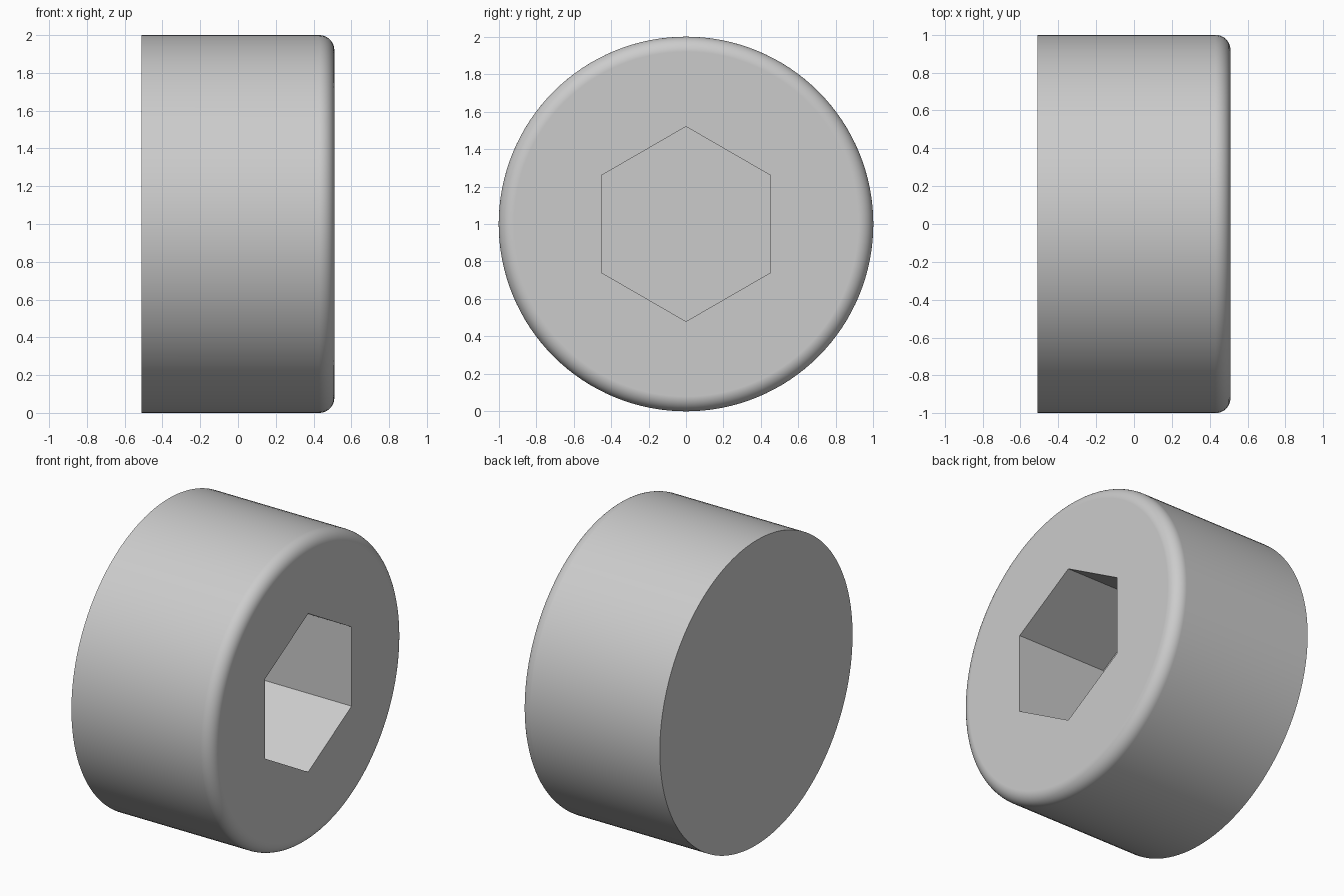
import bpy
import bmesh
from math import pi, sin, cos, radians
from mathutils import Matrix, Vector

RADIUS, HALF_LEN, FILLET = 1.0, 0.51, 0.08
SOCKET_RADIUS, SOCKET_DEPTH = 0.52, 0.65

cube = bpy.data.objects.get("Cube")
if cube:
    bpy.data.objects.remove(cube, do_unlink=True)

# Plain grey metal
metal = bpy.data.materials.new("grey_metal")
metal.use_nodes = True
grey = (0.6, 0.6, 0.6, 1)
metal.diffuse_color = grey
metal.node_tree.nodes["Principled BSDF"].inputs["Base Color"].default_value = grey


def add_object(name, bm):
    bmesh.ops.recalc_face_normals(bm, faces=bm.faces)
    mesh = bpy.data.meshes.new(name)
    bm.to_mesh(mesh)
    bm.free()
    mesh.materials.append(metal)
    obj = bpy.data.objects.new(name, mesh)
    bpy.context.collection.objects.link(obj)
    return obj


# Round head: profile with a rounded front rim, turned about the x axis
profile = [(-HALF_LEN, RADIUS)]
for i in range(11):
    a = pi / 2 * (1 - i / 10)
    profile.append((HALF_LEN - FILLET + FILLET * cos(a),
                    RADIUS - FILLET + FILLET * sin(a)))
bm = bmesh.new()
verts = [bm.verts.new((x, 0, r + RADIUS)) for x, r in profile]
edges = [bm.edges.new(pair) for pair in zip(verts, verts[1:])]
bmesh.ops.spin(bm, geom=verts + edges, cent=(0, 0, RADIUS), axis=(1, 0, 0),
               angle=2 * pi, steps=128, use_merge=True)
bmesh.ops.remove_doubles(bm, verts=bm.verts, dist=1e-4)
bmesh.ops.holes_fill(bm, edges=[e for e in bm.edges if e.is_boundary], sides=0)
head = add_object("screw_head", bm)

# Hexagonal socket cutter, one corner pointing up
bm = bmesh.new()
overshoot = 0.1
centre_x = HALF_LEN + (overshoot - SOCKET_DEPTH) / 2
turn = Matrix.Rotation(pi / 2, 4, 'Y')
bmesh.ops.create_cone(bm, cap_ends=True, segments=6, radius1=SOCKET_RADIUS,
                      radius2=SOCKET_RADIUS, depth=SOCKET_DEPTH + overshoot)
first = bm.verts[:][0].co
offset = Vector((first.x, first.y)).angle_signed(Vector((1, 0)))
bm.transform(Matrix.Translation((centre_x, 0, RADIUS)) @ turn
             @ Matrix.Rotation(-offset, 4, 'Z') if abs(sin(3 * offset)) < 0.01
             else Matrix.Translation((centre_x, 0, RADIUS)) @ turn
             @ Matrix.Rotation(radians(30), 4, 'Z'))
cutter = add_object("socket_cutter", bm)
cutter.hide_render = True

# Cut the socket, then shade smooth with crisp edges
bpy.context.view_layer.objects.active = head
head.select_set(True)
cut = head.modifiers.new("socket", 'BOOLEAN')
cut.operation = 'DIFFERENCE'
cut.solver = 'EXACT'
cut.object = cutter
bpy.ops.object.modifier_apply(modifier=cut.name)
bpy.data.objects.remove(cutter, do_unlink=True)
bpy.ops.object.shade_smooth_by_angle(angle=radians(30))
weighted = head.modifiers.new("flat_faces", 'WEIGHTED_NORMAL')
weighted.keep_sharp = True
